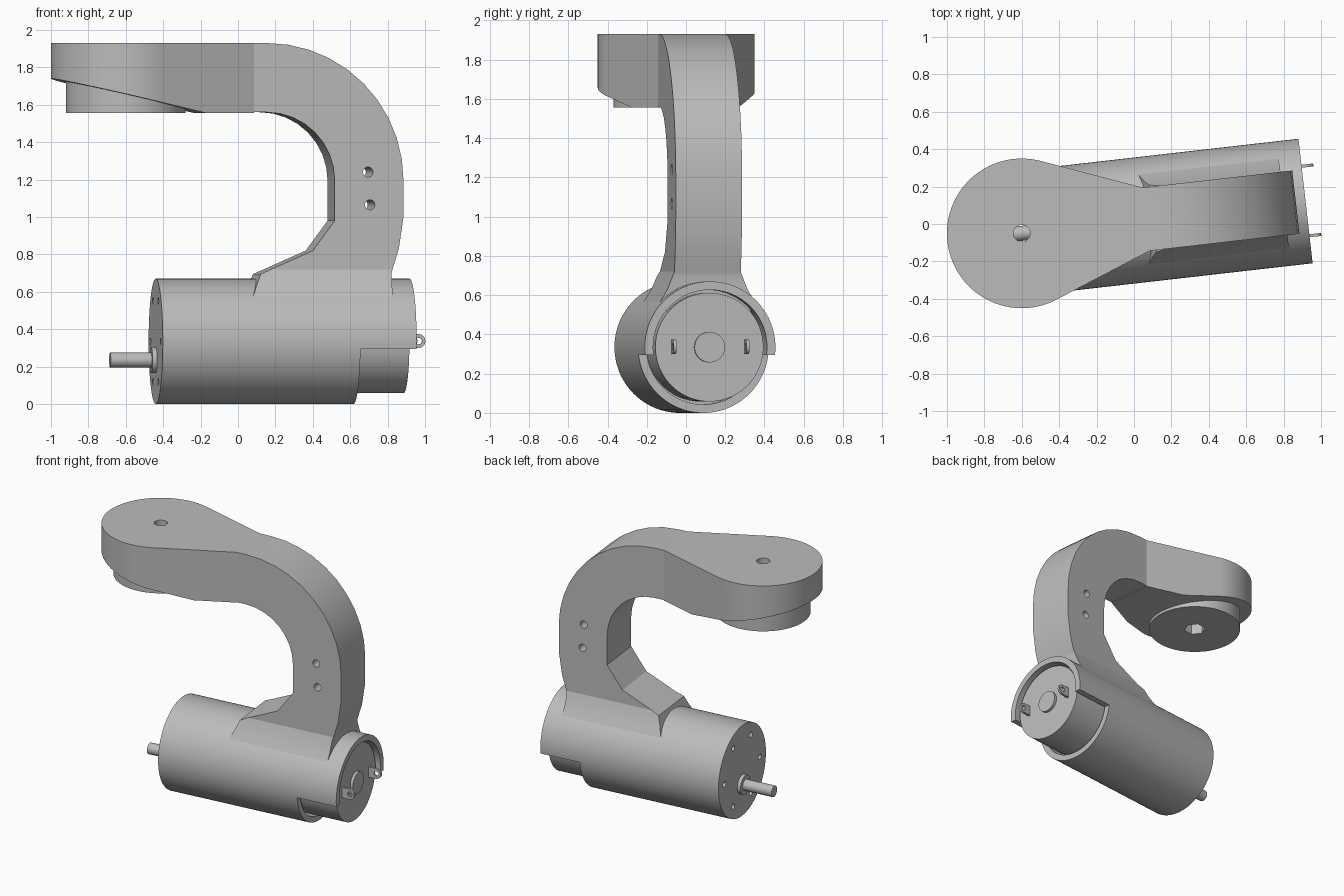
import bpy, bmesh
from math import sin, cos, pi, radians, acos, atan2, hypot
from mathutils import Matrix

if "Cube" in bpy.data.objects:
    bpy.data.objects.remove(bpy.data.objects["Cube"])

grey = bpy.data.materials.new("plain_grey")
grey.use_nodes = True
grey.diffuse_color = (0.5, 0.5, 0.5, 1)
grey.node_tree.nodes["Principled BSDF"].inputs["Base Color"].default_value = (0.5, 0.5, 0.5, 1)

# Local frame: x along the motor, origin under the head; placed at the end
PLACE = Matrix.Translation((-0.6, -0.05, 0)) @ Matrix.Rotation(radians(6.5), 4, "Z")
AXIS_Z = 0.335
MAP = {"x": lambda a, b, h: (h, a, b),
       "y": lambda a, b, h: (a, h, b),
       "z": lambda a, b, h: (a, b, h)}


def arc(ca, cb, r, start, end, n):
    """Points on an arc, angles in degrees."""
    return [(ca + r * cos(radians(start + (end - start) * i / n)),
             cb + r * sin(radians(start + (end - start) * i / n))) for i in range(n + 1)]


def circle(ca, cb, r, n=96):
    return arc(ca, cb, r, 0, 360, n)[:-1]


def prism(name, pts, axis, lo, hi):
    """Extrude an outline along an axis from lo to hi."""
    bm = bmesh.new()
    ends = [[bm.verts.new(MAP[axis](a, b, h)) for a, b in pts] for h in (lo, hi)]
    bm.faces.new(ends[0])
    bm.faces.new(ends[1])
    n = len(pts)
    for i in range(n):
        j = (i + 1) % n
        bm.faces.new((ends[0][i], ends[0][j], ends[1][j], ends[1][i]))
    bmesh.ops.recalc_face_normals(bm, faces=bm.faces)
    mesh = bpy.data.meshes.new(name)
    bm.to_mesh(mesh)
    bm.free()
    mesh.materials.append(grey)
    ob = bpy.data.objects.new(name, mesh)
    bpy.context.collection.objects.link(ob)
    return ob


def combine(ob, operation, *tools):
    """Apply booleans and discard the tools."""
    for tool in tools:
        mod = ob.modifiers.new("cut", "BOOLEAN")
        mod.operation, mod.solver, mod.object = operation, "EXACT", tool
        graph = bpy.context.evaluated_depsgraph_get()
        result = bpy.data.meshes.new_from_object(ob.evaluated_get(graph))
        ob.modifiers.clear()
        ob.data = result
        bpy.data.objects.remove(tool)


# Curved arm: side profile trimmed by a section that flares at the foot
HALF = 0.17
NECK = 0.67
BEND, BEND_Z = 0.74, 1.195
profile = [(NECK, 1.93)]
profile += arc(BEND, BEND_Z, 0.735, 90, 0, 10)
profile += [(1.475, 1.0), (1.45, 0.83), (1.41, 0.70), (1.41, 0.52),
            (0.64, 0.52), (0.66, 0.58), (0.705, 0.695), (0.987, 0.82), (1.105, 0.98)]
profile += arc(BEND, BEND_Z, 0.365, 0, 90, 8)
profile += [(NECK, 1.56)]
arm = prism("curved_arm", profile, "y", -0.4, 0.4)
right_side = [(0.2, 0.4), (0.243, 0.565), (0.205, 0.63), (HALF, 0.72), (HALF, 2.1)]
section = right_side + [(-v, z) for v, z in reversed(right_side)]
combine(arm, "INTERSECT", prism("section", section, "x", 0.3, 1.8))
combine(arm, "DIFFERENCE", *[prism("bolt_hole", circle(x, z, 0.027, 24), "y", -0.5, 0.5)
                             for x, z in ((1.284, 1.24), (1.294, 1.065))])

# Teardrop head: tangent lines from the neck to a disc, sloped underside
RADIUS = 0.4
touch = atan2(HALF, NECK) + acos(RADIUS / hypot(NECK, HALF))
deg = touch * 180 / pi
plan = [(NECK, -HALF), (NECK, HALF)] + arc(0, 0, RADIUS, deg, 360 - deg, 72)
head = prism("teardrop_head", plan, "z", 1.4, 1.93)
slope = [(-0.6, 2.1), (-0.6, 1.786), (0.4, 1.556), (0.9, 1.556), (0.9, 2.1)]
combine(head, "INTERSECT", prism("slope", slope, "y", -0.6, 0.6))
combine(head, "DIFFERENCE", prism("pin_hole", circle(0, 0, 0.045, 32), "z", 1.3, 2.2))

# Round pad under the head with a hexagonal nut pocket
pad = prism("round_pad", circle(0, 0, 0.32), "z", 1.555, 1.8)
combine(pad, "DIFFERENCE",
        prism("pin_hole", circle(0, 0, 0.045, 32), "z", 1.3, 2.2),
        prism("nut_pocket", circle(0, 0, 0.075, 6), "z", 1.4, 1.65))

# Motor sleeve: bored tube, lower rear cut away, screw holes in the front plate
FRONT, REAR = 0.161, 1.527
sleeve = prism("motor_sleeve", circle(0, AXIS_Z, 0.335), "x", FRONT, REAR)
cutaway = [(1.225, -0.2), (1.8, -0.2), (1.8, 0.295), (1.225, 0.295)]
combine(sleeve, "DIFFERENCE",
        prism("bore", circle(0, AXIS_Z, 0.292), "x", 1.1, 1.8),
        prism("cutaway", cutaway, "y", -0.6, 0.6),
        *[prism("screw_hole", circle(v, z, 0.02, 16), "x", 0, FRONT + 0.06)
          for v, z in circle(0, AXIS_Z, 0.25, 6)])

# Motor can, rear bearing cap, front boss and offset shaft
can = prism("motor_can", circle(0, AXIS_Z, 0.277), "x", 1.0, 1.495)
cap = prism("rear_bearing_cap", circle(0, AXIS_Z, 0.078, 48), "x", 1.48, 1.515)
boss = prism("shaft_boss", circle(0, 0.235, 0.07, 48), "x", FRONT - 0.025, FRONT + 0.02)
shaft = prism("output_shaft", circle(0, 0.235, 0.04, 48), "x", -0.085, FRONT + 0.02)

# Terminal tabs with rounded ends and eyelets
tabs = []
for side, label in ((-1, "right"), (1, "left")):
    v = side * 0.187
    outline = [(1.48, 0.375)] + arc(1.552, 0.337, 0.038, 90, -90, 12) + [(1.48, 0.299)]
    tab = prism(label + "_terminal", outline, "y", v - 0.008, v + 0.008)
    combine(tab, "DIFFERENCE",
            prism("eyelet", circle(1.555, 0.337, 0.018, 16), "y", v - 0.1, v + 0.1))
    tabs.append(tab)

# Place all parts and smooth the rounded faces
bpy.ops.object.select_all(action="DESELECT")
for ob in [arm, head, pad, sleeve, can, cap, boss, shaft] + tabs:
    ob.data.transform(PLACE)
    ob.select_set(True)
    bpy.context.view_layer.objects.active = ob
bpy.ops.object.shade_smooth_by_angle(angle=radians(20))
